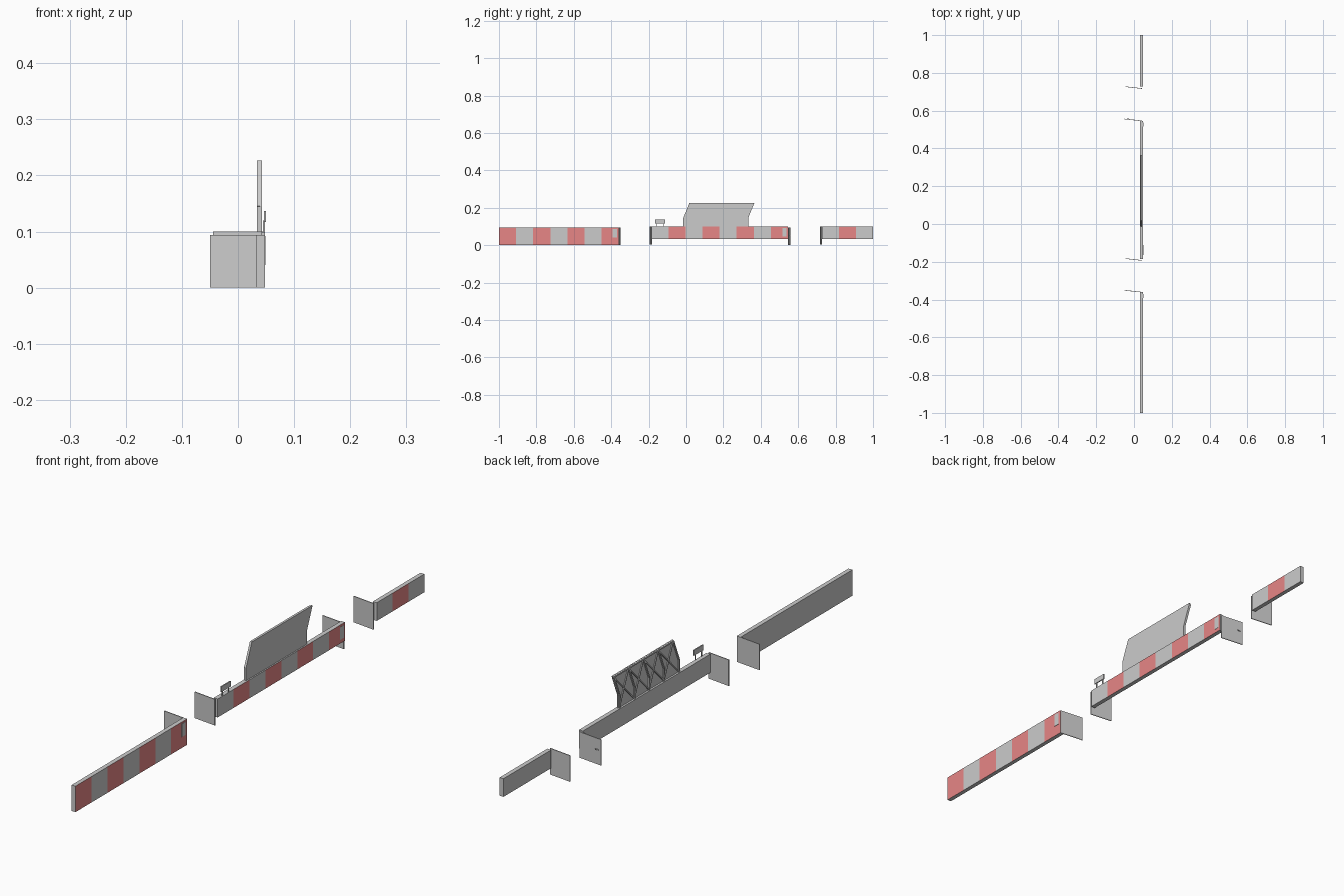
import bpy, bmesh
from math import atan2
from mathutils import Vector

if "Cube" in bpy.data.objects:
    bpy.data.objects.remove(bpy.data.objects["Cube"])


def material(name, rgb):
    m = bpy.data.materials.new(name)
    m.diffuse_color = (*rgb, 1)
    m.use_nodes = True
    m.node_tree.nodes["Principled BSDF"].inputs["Base Color"].default_value = m.diffuse_color
    return m


GREY = material("light_grey", (0.8, 0.8, 0.8))
RED = material("red_paint", (0.8, 0.24, 0.24))
DARK = material("dark_grey", (0.58, 0.58, 0.58))


def finish(name, bm, mats=()):
    bmesh.ops.recalc_face_normals(bm, faces=bm.faces)
    me = bpy.data.meshes.new(name)
    bm.to_mesh(me)
    bm.free()
    for m in mats:
        me.materials.append(m)
    ob = bpy.data.objects.new(name, me)
    bpy.context.collection.objects.link(ob)
    return ob


def box(name, x, y, z, mats=()):
    bm = bmesh.new()
    bmesh.ops.create_cube(bm, size=1)
    for v in bm.verts:
        v.co = [(a + b) / 2 + c * (b - a) for c, (a, b) in zip(v.co, (x, y, z))]
    return finish(name, bm, mats)


def plate(name, outline, x0, x1, mats=()):
    # closed y-z outline given thickness along x
    bm = bmesh.new()
    f = bm.faces.new([bm.verts.new((x0, y, z)) for y, z in outline])
    r = bmesh.ops.extrude_face_region(bm, geom=[f])
    for v in r["geom"]:
        if isinstance(v, bmesh.types.BMVert):
            v.co.x = x1
    return finish(name, bm, mats)


def bar(name, a, b, x0, x1, w=0.005):
    # straight strut in the y-z plane
    a, b = Vector(a), Vector(b)
    d = (b - a).normalized() * w / 2
    n = Vector((-d.y, d.x))
    return plate(name, [a + n, b + n, b - n, a - n], x0, x1)


def wall(name, y0, y1, z0, z1, n, first_red):
    # barrier with alternating painted bands on the outer (+x) side
    bm = bmesh.new()
    rings = []
    for i in range(n + 1):
        y = y0 + (y1 - y0) * i / n
        rings.append([bm.verts.new((x, y, z)) for x, z in
                      ((0.032, z0), (0.048, z0), (0.048, z1), (0.032, z1))])
    for i in range(n):
        for k in range(4):
            f = bm.faces.new((rings[i][k], rings[i][(k + 1) % 4],
                              rings[i + 1][(k + 1) % 4], rings[i + 1][k]))
            f.material_index = int(k == 1 and (i % 2 == 0) == first_red)
    bm.faces.new(rings[0])
    bm.faces.new(rings[-1])
    return finish(name, bm, (GREY, RED))


# Three striped barrier sections
wall("long_barrier", -1.0, -0.36, 0.0, 0.094, 7, True)
wall("middle_barrier", -0.185, 0.545, 0.032, 0.099, 8, False)
wall("short_barrier", 0.727, 1.0, 0.034, 0.1, 3, False)

# Open gate leaves, slightly swung
for i, (y, z0, z1, xin) in enumerate(((-0.361, 0, 0.094, -0.05), (-0.193, 0.005, 0.1, -0.045),
                                      (0.546, 0, 0.094, -0.05), (0.717, 0.005, 0.1, -0.045))):
    length = 0.043 - xin
    g = box(f"gate_{i + 1}", (-length, 0), (-0.0015, 0.0015), (z0, z1))
    g.location = (0.043, y, 0)
    g.rotation_euler.z = atan2(-0.010, length)

# Gate handle
box("gate_handle", (-0.038, -0.026), (0.555, 0.559), (0.052, 0.055), (DARK,))

# Small plates on the barrier ends
box("end_plate_a", (0.048, 0.049), (-0.392, -0.37), (0.04, 0.088))
box("end_plate_b", (0.048, 0.049), (0.515, 0.537), (0.046, 0.092))

# Little sign on two posts
box("small_sign", (0.046, 0.05), (-0.165, -0.112), (0.117, 0.137))
for i, y in enumerate((-0.156, -0.121)):
    box(f"sign_post_{i + 1}", (0.045, 0.048), (y - 0.002, y + 0.002), (0.09, 0.12))

# Large display board: base panel and slanted upper panel
ZB, ZM, ZT = 0.097, 0.145, 0.227
Y0, Y1, LEAN = -0.015, 0.333, 0.033
plate("board_base", [(Y0, ZB), (Y1, ZB), (Y1, ZM), (Y0, ZM)], 0.039, 0.043)
plate("board_screen", [(Y0, ZM), (Y1, ZM), (Y1 + LEAN, ZT), (Y0 + LEAN, ZT)], 0.039, 0.043, (DARK,))

# Truss behind the board
BAYS = 4
low = [Y0 + 0.004 + (Y1 - Y0 - 0.008) * i / BAYS for i in range(BAYS + 1)]
for i, y in enumerate(low):
    bar(f"truss_leg_{i + 1}", (y, ZB), (y, ZM), 0.034, 0.039)
    bar(f"truss_upright_{i + 1}", (y, ZM), (y + LEAN, ZT - 0.002), 0.034, 0.039)
for i in range(BAYS):
    a, b = low[i], low[i + 1]
    bar(f"truss_brace_up_{i + 1}", (a, ZB + 0.004), (b + LEAN, ZT - 0.004), 0.035, 0.039, 0.004)
    bar(f"truss_brace_down_{i + 1}", (b, ZB + 0.004), (a + LEAN, ZT - 0.004), 0.0355, 0.039, 0.004)
bar("truss_top_rail", (low[0] + LEAN, ZT - 0.003), (low[-1] + LEAN, ZT - 0.003), 0.034, 0.039)
